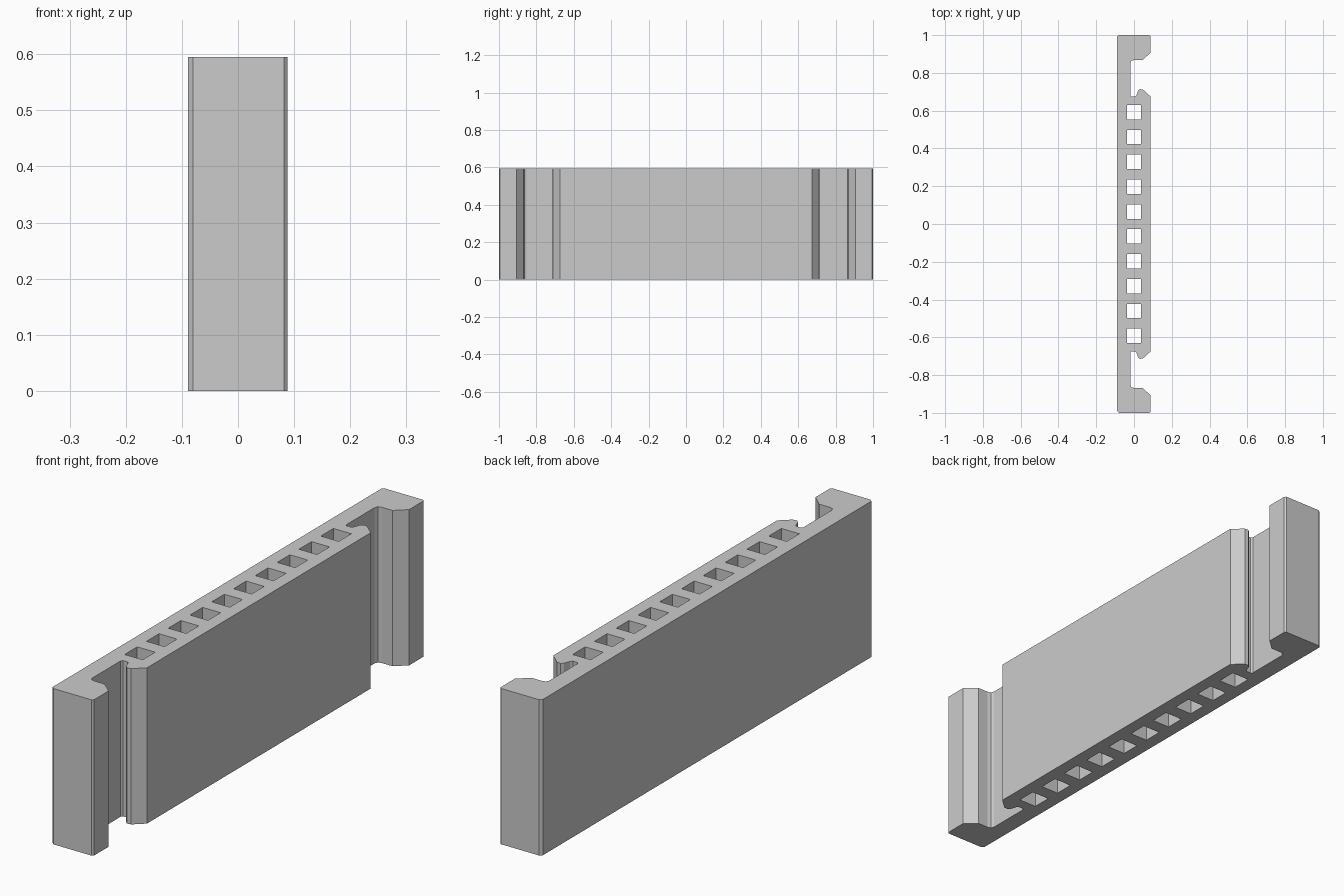
import bpy
import bmesh

if "Cube" in bpy.data.objects:
    bpy.data.objects.remove(bpy.data.objects["Cube"])

HEIGHT = 0.595
HOLES, PITCH, HALF = 10, 0.1315, 0.038

# Upper half of the cross-section, from the front face round to the back face
half = [(0.088, 0.675), (0.047, 0.712), (0.030, 0.714), (0.021, 0.705),
        (0.013, 0.682), (0.006, 0.674), (-0.013, 0.674), (-0.019, 0.681),
        (-0.019, 0.852), (-0.014, 0.864), (0.000, 0.868), (0.045, 0.868),
        (0.088, 0.907), (0.088, 0.994), (0.082, 1.0),
        (-0.080, 1.0), (-0.089, 0.991)]
outline = half + [(x, -y) for x, y in reversed(half)]

bm = bmesh.new()


def add_loop(points):
    """Closed loop of edges on the ground plane."""
    verts = [bm.verts.new((x, y, 0)) for x, y in points]
    return [bm.edges.new((a, b)) for a, b in zip(verts, verts[1:] + verts[:1])]


# Plank outline with a row of square cable channels
edges = add_loop(outline)
for i in range(HOLES):
    y = (i - (HOLES - 1) / 2) * PITCH
    edges += add_loop([(-HALF, y - HALF), (HALF, y - HALF),
                       (HALF, y + HALF), (-HALF, y + HALF)])

# Fill around the holes and extrude upward
bmesh.ops.triangle_fill(bm, edges=edges, use_beauty=True, use_dissolve=False)
result = bmesh.ops.extrude_face_region(bm, geom=bm.faces[:], use_keep_orig=True)
top = [g for g in result["geom"] if isinstance(g, bmesh.types.BMVert)]
bmesh.ops.translate(bm, verts=top, vec=(0, 0, HEIGHT))
bmesh.ops.recalc_face_normals(bm, faces=bm.faces[:])

mesh = bpy.data.meshes.new("hollow_panel")
bm.to_mesh(mesh)
bm.free()
panel = bpy.data.objects.new("hollow_panel", mesh)
bpy.context.collection.objects.link(panel)
